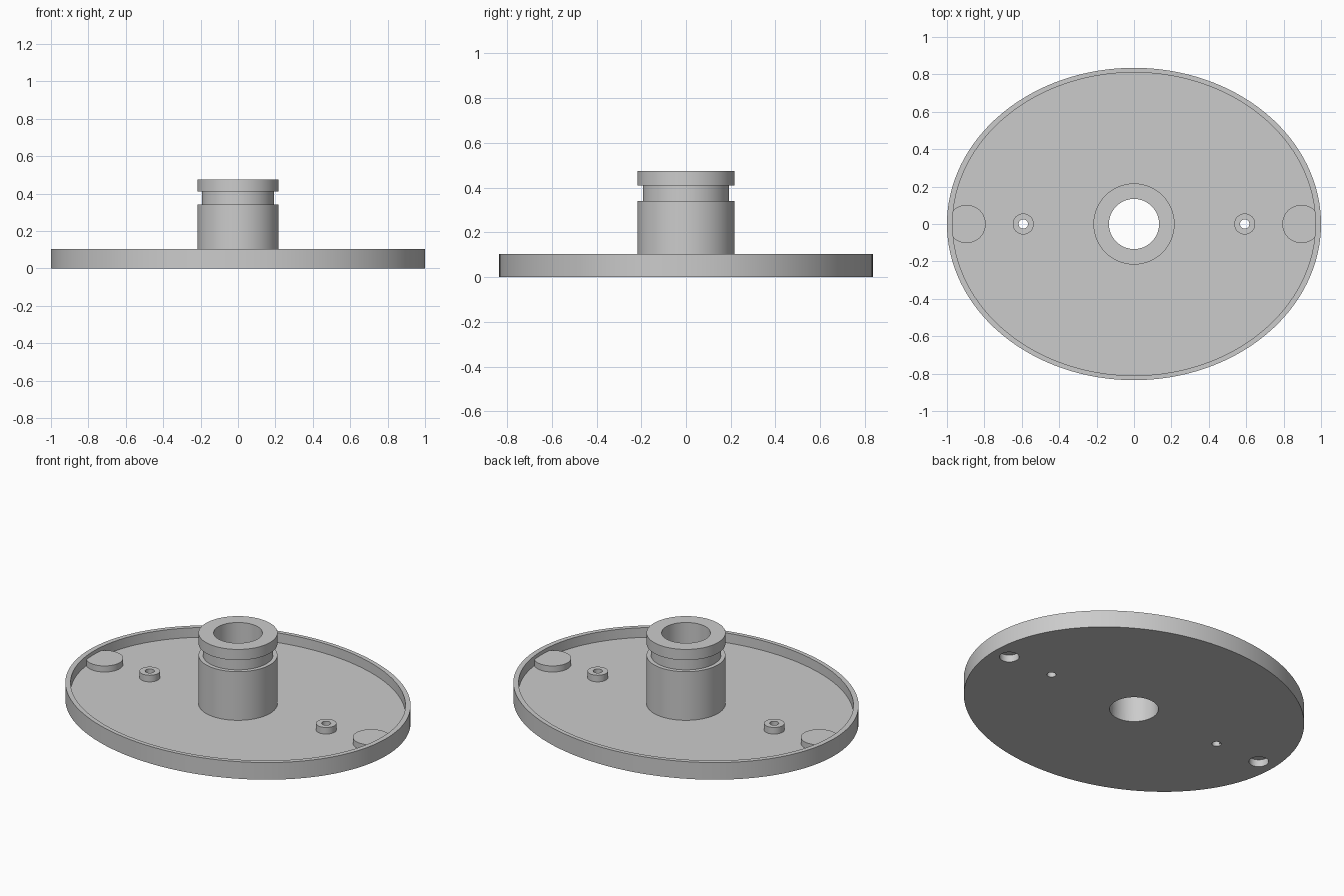
import bpy
import bmesh
import math

cube = bpy.data.objects.get("Cube")
if cube:
    bpy.data.objects.remove(cube, do_unlink=True)

# Single grey plastic colour
grey = bpy.data.materials.new("grey_plastic")
grey.use_nodes = True
colour = (0.6, 0.6, 0.6, 1.0)
grey.diffuse_color = colour
grey.node_tree.nodes["Principled BSDF"].inputs["Base Color"].default_value = colour

FLOOR, RIM, DEPTH = 0.045, 0.104, 0.835
BOSS_X, PAD_X = 0.592, 0.895
BORE, SCREW, POCKET = 0.134, 0.025, 0.054


def lathe(name, profile, x=0.0, segments=64, y_scale=1.0):
    """Spin a closed (radius, height) profile about a vertical axis at x."""
    bm = bmesh.new()
    verts = [bm.verts.new((r, 0, z)) for r, z in profile]
    edges = [bm.edges.new((verts[i - 1], verts[i])) for i in range(len(verts))]
    bmesh.ops.spin(bm, geom=verts + edges, axis=(0, 0, 1), cent=(0, 0, 0),
                   angle=math.tau, steps=segments, use_duplicate=False)
    bmesh.ops.remove_doubles(bm, verts=bm.verts, dist=1e-5)
    # Drop the leftover edge on the axis of solid profiles
    loose = [e for e in bm.edges if not e.link_faces]
    bmesh.ops.delete(bm, geom=loose, context="EDGES")
    bmesh.ops.scale(bm, vec=(1, y_scale, 1), verts=bm.verts)
    bmesh.ops.recalc_face_normals(bm, faces=bm.faces)
    mesh = bpy.data.meshes.new(name)
    bm.to_mesh(mesh)
    bm.free()
    mesh.materials.append(grey)
    obj = bpy.data.objects.new(name, mesh)
    obj.location.x = x
    bpy.context.collection.objects.link(obj)
    return obj


def disc(radius, low, high):
    return [(0, low), (radius, low), (radius, high), (0, high)]


def ring(inner, outer, low, high):
    return [(inner, low), (outer, low), (outer, high), (inner, high)]


def activate(obj):
    bpy.ops.object.select_all(action="DESELECT")
    obj.select_set(True)
    bpy.context.view_layer.objects.active = obj


# Oval dish with a raised rim
dish = lathe("oval_dish", [(0, 0), (1, 0), (1, RIM), (0.97, RIM), (0.97, FLOOR), (0, FLOOR)],
             segments=128, y_scale=DEPTH)

# Holes through the dish floor: centre bore, screw holes and end pockets
holes = [(0, BORE)]
for side in (-1, 1):
    holes += [(side * BOSS_X, SCREW), (side * PAD_X, POCKET)]
for x, radius in holes:
    cutter = lathe("hole_cutter", disc(radius, -0.1, 0.2), x)
    cutter.hide_render = True
    cut = dish.modifiers.new("hole", "BOOLEAN")
    cut.operation = "DIFFERENCE"
    cut.solver = "EXACT"
    cut.object = cutter
    activate(dish)
    bpy.ops.object.modifier_apply(modifier=cut.name)
    bpy.data.objects.remove(cutter, do_unlink=True)

# Central tube with a groove below its collar
parts = [dish]
parts.append(lathe("central_tube", [
    (BORE, FLOOR), (0.217, FLOOR), (0.217, 0.34), (0.193, 0.34),
    (0.193, 0.41), (0.217, 0.41), (0.217, 0.475), (BORE, 0.475)]))

# Screw bosses and the round pads that close the end pockets
for label, side in (("right", -1), ("left", 1)):
    parts.append(lathe(label + "_screw_boss", ring(SCREW, 0.056, FLOOR, 0.085), side * BOSS_X))
    parts.append(lathe(label + "_end_pad", disc(0.102, FLOOR - 0.002, 0.082), side * PAD_X))

for part in parts:
    activate(part)
    bpy.ops.object.shade_smooth_by_angle(angle=math.radians(30))
